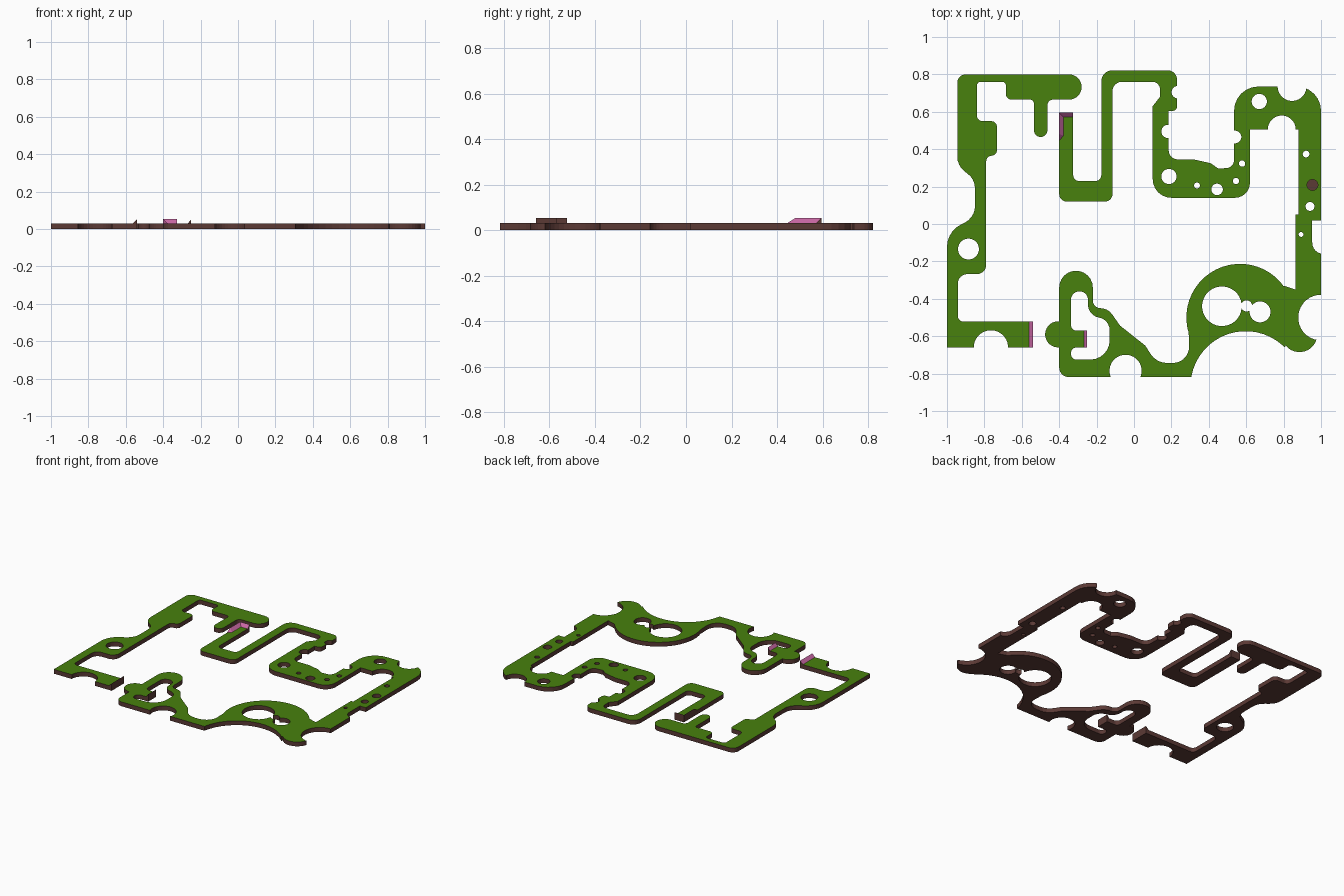
import bpy, bmesh, math
from mathutils import Vector

if "Cube" in bpy.data.objects:
    bpy.data.objects.remove(bpy.data.objects["Cube"])

TOP = 0.031      # board thickness
BANK = 0.053     # top of the raised end banks
S = 0.4          # large fillet: clamped to half an edge, gives a flowing curve


def material(name, rgb):
    m = bpy.data.materials.new(name)
    m.diffuse_color = (*rgb, 1)
    m.use_nodes = True
    m.node_tree.nodes["Principled BSDF"].inputs["Base Color"].default_value = m.diffuse_color
    return m


MATS = [material("brown", (0.105, 0.042, 0.036)),
        material("green", (0.065, 0.22, 0.004)),
        material("pink", (0.60, 0.14, 0.38))]


def fillet(pts):
    """Turn (x, y[, radius]) corners into a rounded outline."""
    out, n = [], len(pts)
    for i, q in enumerate(pts):
        p = Vector(q[:2])
        r = q[2] if len(q) > 2 else 0
        a = Vector(pts[i - 1][:2]) - p
        b = Vector(pts[(i + 1) % n][:2]) - p
        ang = a.angle(b)
        if r == 0 or math.pi - ang < 0.02:
            new = [p]
        else:
            u, v = a.normalized(), b.normalized()
            t = min(r / math.tan(ang / 2), a.length / 2, b.length / 2)
            c = p + (u + v).normalized() * (t / math.cos(ang / 2))
            s, e = p + u * t - c, p + v * t - c
            turn = math.copysign(math.pi - ang, s.x * e.y - s.y * e.x)
            k = max(1, math.ceil(abs(turn) / math.radians(15)))
            new = []
            for j in range(k + 1):
                w = turn * j / k
                new.append(c + Vector((s.x * math.cos(w) - s.y * math.sin(w),
                                       s.x * math.sin(w) + s.y * math.cos(w))))
        for w in new:
            if not out or (w - out[-1]).length > 1e-4:
                out.append(w)
    if (out[0] - out[-1]).length < 1e-4:
        out.pop()
    return out


def disc(x, y, r):
    n = 48 if r > 0.2 else 32 if r > 0.05 else 20
    return [Vector((x + r * math.cos(math.tau * (i + 0.5) / n),
                    y + r * math.sin(math.tau * (i + 0.5) / n))) for i in range(n)]


def add_object(name, bm):
    bmesh.ops.recalc_face_normals(bm, faces=bm.faces)
    me = bpy.data.meshes.new(name)
    bm.to_mesh(me)
    bm.free()
    ob = bpy.data.objects.new(name, me)
    bpy.context.collection.objects.link(ob)
    return ob


def prism(name, outline, z0, z1):
    bm = bmesh.new()
    f = bm.faces.new([bm.verts.new((p.x, p.y, z0)) for p in outline])
    up = bmesh.ops.extrude_face_region(bm, geom=[f])["geom"]
    bmesh.ops.translate(bm, vec=(0, 0, z1 - z0),
                        verts=[g for g in up if isinstance(g, bmesh.types.BMVert)])
    return add_object(name, bm)


def board(name, outline, joins, cuts, cups=()):
    """Joined slabs with cut-outs and shallow cups; green on top, brown elsewhere."""
    ob = prism(name, outline, 0, TOP)
    steps = [("UNION", o, 0, TOP) for o in joins]
    steps += [("DIFFERENCE", o, -.05, .1) for o in cuts]
    steps += [("DIFFERENCE", o, .004, .1) for o in cups]
    helpers = []
    for op, o, z0, z1 in steps:
        c = prism("helper", o, z0, z1)
        c.hide_render = True
        helpers.append(c)
        m = ob.modifiers.new("step", "BOOLEAN")
        m.operation, m.solver, m.object = op, "EXACT", c
    dg = bpy.context.evaluated_depsgraph_get()
    me = bpy.data.meshes.new_from_object(ob.evaluated_get(dg))
    ob.modifiers.clear()
    ob.data = me
    for c in helpers:
        bpy.data.objects.remove(c)
    me.materials.clear()
    for m in MATS:
        me.materials.append(m)
    for f in me.polygons:
        f.material_index = int(f.normal.z > 0.5 and f.center.z > TOP - 0.002)


def bank(name, start, end, inward, slope_in=0):
    """Wedge along start-end, sloping down by the inward offset; slopes are pink."""
    a, b, d = Vector(start), Vector(end), Vector(inward)
    along = (b - a).normalized() * slope_in
    bm = bmesh.new()
    for p in (a, b, a + d + along * 0.8, b + d):
        bm.verts.new((p.x, p.y, TOP))
    for p in (a + along, b):
        bm.verts.new((p.x, p.y, BANK))
    bmesh.ops.convex_hull(bm, input=bm.verts[:])
    ob = add_object(name, bm)
    for m in MATS:
        ob.data.materials.append(m)
    for f in ob.data.polygons:
        f.material_index = 2 if f.normal.z > 0.1 else 0


# Left track piece
left = [(-.945, .80, .045), (-.28, .80, .067), (-.28, .665, .067), (-.463, .665, .03),
        (-.463, .465, .036), (-.535, .465, .036), (-.535, .665, .02), (-.685, .665, .03),
        (-.685, .76, .02), (-.84, .76, .02), (-.84, .55, .03), (-.733, .55, .03),
        (-.733, .365, .03), (-.79, .365, .03), (-.79, -.268, .05), (-.942, -.268, .05),
        (-.942, -.522, .03), (-.54, -.522), (-.54, -.66), (-1, -.66),
        (-1, -.04, .15), (-.85, .035, .1), (-.85, .24, .1), (-.945, .31, .1)]
board("left_track", fillet(left), [],
      [disc(-.765, -.66, .092), disc(-.885, -.134, .056)])

# Main track: ribbon winding from the start, over two arches, down the right arm
ribbon = [(-.40, .595), (-.325, .595), (-.325, .23, .03), (-.175, .23, .03),
          (-.175, .822, .06), (.23, .822, .05), (.23, .605, .03), (.185, .605),
          (.185, .345, .05), (.32, .345), (.41, .325), (.45, .297), (.535, .30, .05),
          (.535, .735, .13), (1, .735, .13), (1, -.55), (.75, -.50), (.80, -.33),
          (.863, -.35), (.863, .05), (.88, .05), (.88, .505), (.62, .505),
          (.62, .14, .08), (.10, .14, .10), (.10, .63), (.139, .68), (.139, .76, .05),
          (-.115, .76, .05), (-.115, .12, .04), (-.40, .12, .04)]

# Lower left loop with the valley that links it to the round pad
link = [(.42, -.818), (-.40, -.818, .05), (-.40, -.25, .09), (-.22, -.25, .09),
        (-.22, -.45, S), (-.14, -.45, S), (-.075, -.543), (.06, -.65), (.12, -.743, S),
        (.297, -.743, S), (.29, -.50), (.42, -.50)]

# Slot inside the loop, going round a bumper tongue
slot = [(-.337, -.36, .045), (-.246, -.36, .045), (-.246, -.49, .08), (-.13, -.51, .09),
        (-.13, -.725, .17), (-.337, -.725, .03), (-.337, -.66, .03), (-.25, -.66),
        (-.25, -.57), (-.337, -.57, .03)]

# Bay in the right edge
bay = [(.953, .02), (1.1, .02), (1.1, -.16), (.953, -.16, .06)]

round_pad = disc(.567, -.50, .287)
pad_tip = disc(.885, -.59, .095)
knob = disc(-.405, -.59, .07)

holes = [(.67, .655, .041), (.187, .254, .041), (.337, .206, .016), (.444, .185, .031),
         (.545, .23, .017), (.578, .323, .017), (.92, .374, .018), (.941, .094, .024),
         (.893, -.056, .013), (.47, -.44, .106), (.674, -.47, .056), (.602, -.438, .03)]
bites = [(.235, .705, .034), (.182, .495, .036), (.54, .465, .034), (.845, .735, .077),
         (.79, .505, .075), (1.0, -.50, .122), (-.045, -.785, .086), (.597, -.868, .295)]

board("main_track", fillet(ribbon), [round_pad, pad_tip, fillet(link), knob],
      [disc(*c) for c in holes + bites] + [fillet(slot), fillet(bay)],
      cups=[disc(.954, .209, .029)])

# Raised banks at the track ends
bank("left_end_bank", (-.54, -.66), (-.54, -.522), (-.022, 0))
bank("loop_end_bank", (-.25, -.66), (-.25, -.57), (-.017, 0))
bank("start_side_bank", (-.40, .445), (-.40, .595), (.023, 0), slope_in=.035)
bank("start_back_bank", (-.325, .595), (-.40, .595), (0, -.023))
